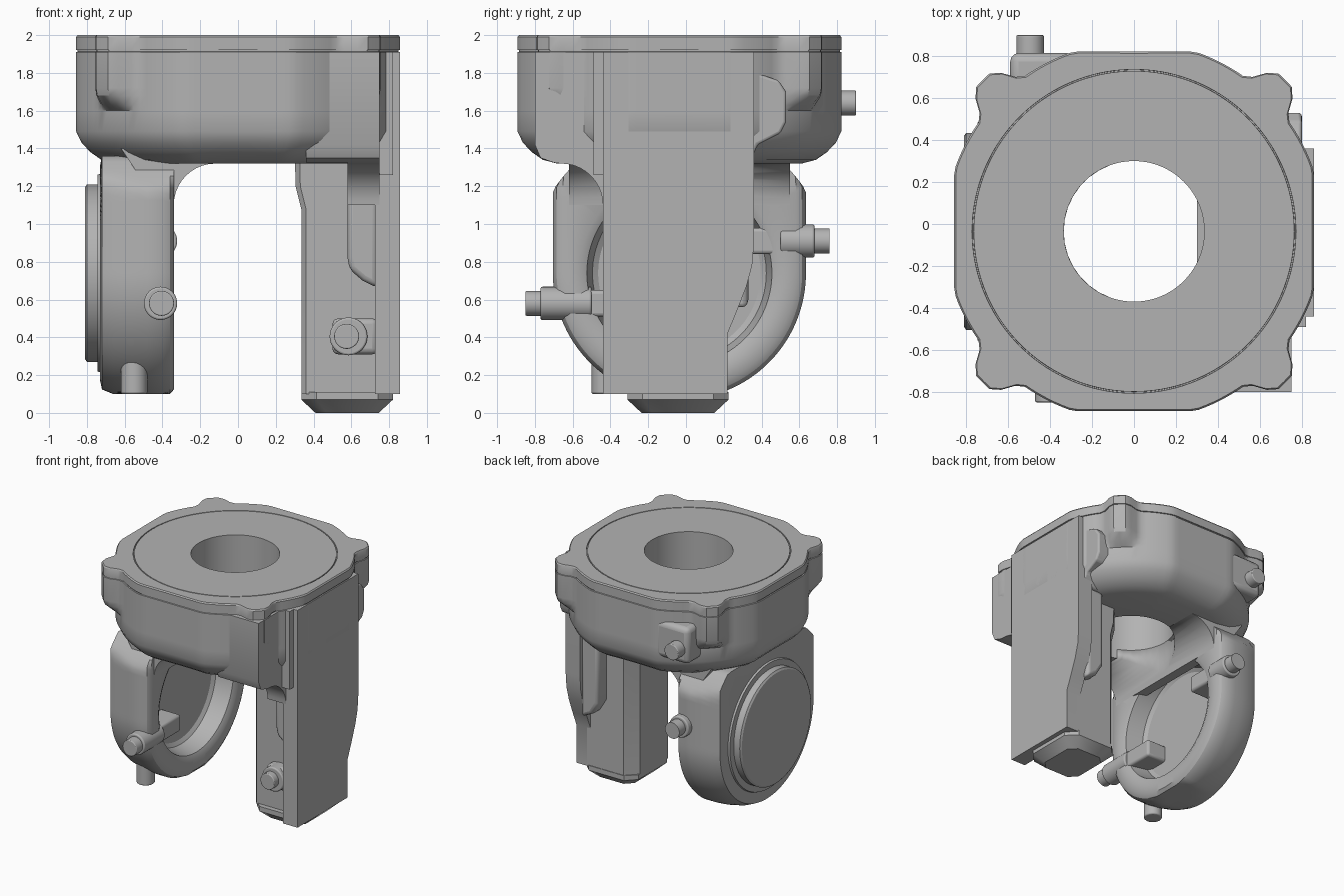
import bpy, bmesh
from math import sin, cos, pi, radians, degrees
from mathutils import Vector

if "Cube" in bpy.data.objects:
    bpy.data.objects.remove(bpy.data.objects["Cube"], do_unlink=True)

grey = bpy.data.materials.new("cast grey")
grey.use_nodes = True
grey.diffuse_color = (0.45, 0.45, 0.45, 1)
grey.node_tree.nodes["Principled BSDF"].inputs["Base Color"].default_value = grey.diffuse_color

CY = -0.035          # y of the main axis
N = 144              # points around lofted parts
ANGLES = [2 * pi * i / N for i in range(N)]


def loft(name, rings, closed=False, bevel=0, segments=3):
    """Skin a list of equal-length point rings, closed on itself or capped."""
    bm = bmesh.new()
    vs = [[bm.verts.new(p) for p in ring] for ring in rings]
    n = len(rings[0])
    pairs = list(zip(vs, vs[1:]))
    if closed:
        pairs.append((vs[-1], vs[0]))
    else:
        bm.faces.new(vs[0])
        bm.faces.new(vs[-1])
    for a, b in pairs:
        for i in range(n):
            j = (i + 1) % n
            bm.faces.new((a[i], a[j], b[j], b[i]))
    bmesh.ops.recalc_face_normals(bm, faces=bm.faces)
    mesh = bpy.data.meshes.new(name)
    bm.to_mesh(mesh)
    bm.free()
    obj = bpy.data.objects.new(name, mesh)
    bpy.context.collection.objects.link(obj)
    mesh.materials.append(grey)
    if bevel:
        mod = obj.modifiers.new("soft edges", 'BEVEL')
        mod.width, mod.segments, mod.limit_method = bevel, segments, 'ANGLE'
        mod.angle_limit = radians(35)
    bpy.ops.object.select_all(action='DESELECT')
    obj.select_set(True)
    bpy.context.view_layer.objects.active = obj
    bpy.ops.object.shade_smooth_by_angle(angle=radians(32))
    return obj


def prism(name, pts, axis, lo, hi, bevel=0):
    """Extrude a 2D outline along an axis."""
    place = {'X': lambda a, b, t: (t, a, b),
             'Y': lambda a, b, t: (a, t, b),
             'Z': lambda a, b, t: (a, b, t)}[axis]
    return loft(name, [[place(a, b, t) for a, b in pts] for t in (lo, hi)], bevel=bevel)


def box(name, x, y, z, bevel=0):
    pts = [(x[0], z[0]), (x[1], z[0]), (x[1], z[1]), (x[0], z[1])]
    return prism(name, pts, 'Y', y[0], y[1], bevel)


def rod(name, u, v, r, axis, lo, hi, bevel=0):
    pts = [(u + r * cos(a), v + r * sin(a)) for a in ANGLES[::4]]
    return prism(name, pts, axis, lo, hi, bevel)


def arc(u, v, r, start, end, steps=10):
    return [(u + r * cos(radians(start + (end - start) * i / steps)),
             v + r * sin(radians(start + (end - start) * i / steps))) for i in range(steps + 1)]


# Housing: a clipped round outline with four screw lugs, bored through
def housing_radius(a, inset, lug):
    r = min(0.905, 0.857 / max(abs(cos(a)), abs(sin(a)))) - inset
    off = abs(degrees(a) % 90 - 45)
    t = max(0, min(1, (9.5 - off) / 7))
    return r + 0.115 * lug * t * t * (3 - 2 * t)


def housing_ring(z, inset=0, lug=1):
    return [(housing_radius(a, inset, lug) * cos(a),
             CY + housing_radius(a, inset, lug) * sin(a), z) for a in ANGLES]


def circle_ring(z, r):
    return [(r * cos(a), CY + r * sin(a), z) for a in ANGLES]


loft("housing", [
    circle_ring(1.32, 0.335),
    housing_ring(1.32, 0.22, 0), housing_ring(1.34, 0.14, 0), housing_ring(1.38, 0.08, 0),
    housing_ring(1.43, 0.03, 0), housing_ring(1.49, 0, 0), housing_ring(1.6, 0, 0),
    housing_ring(1.63, 0, 0.4), housing_ring(1.68, 0, 0.9), housing_ring(1.72),
    housing_ring(1.91), housing_ring(1.912, 0.008), housing_ring(1.92, 0.008),
    housing_ring(1.922), housing_ring(1.99), housing_ring(2.0, 0.008),
    circle_ring(2.0, 0.772), circle_ring(1.99, 0.771),
    circle_ring(1.99, 0.765), circle_ring(2.0, 0.764),
    circle_ring(2.0, 0.335)], closed=True)


# Bearing leg: U-shaped arm with an outer cover disc and an inner recess
LZ = 0.74


def leg_ring(x, scale):
    ring = []
    for a in ANGLES:
        c, s = cos(a), sin(a)
        r = 0.67 * scale
        if s > 0:
            r = min(r / max(abs(c), 0.01), 0.62 / max(s, 0.01), 0.8)
        else:
            r = min(r, 0.64 / max(-s, 0.01))
        ring.append((x, CY + r * c, LZ + r * s))
    return ring


def disc_ring(x, r):
    return [(x, CY + r * cos(a), LZ + r * sin(a)) for a in ANGLES]


loft("bearing_leg", [
    disc_ring(-0.81, 0.455), disc_ring(-0.80, 0.47), disc_ring(-0.745, 0.47),
    disc_ring(-0.745, 0.52), disc_ring(-0.73, 0.525), disc_ring(-0.73, 0.57),
    leg_ring(-0.72, 0.92), leg_ring(-0.66, 0.96), leg_ring(-0.56, 0.99), leg_ring(-0.48, 1),
    leg_ring(-0.40, 1), leg_ring(-0.36, 0.97), leg_ring(-0.34, 0.92),
    disc_ring(-0.34, 0.53), disc_ring(-0.36, 0.49), disc_ring(-0.50, 0.46),
    disc_ring(-0.52, 0.43)])

# Curved web joining the bearing leg to the housing, bored with it
web = prism("leg_web", arc(-0.12, 1.1, 0.22, 180, 90) + [(-0.12, 1.4), (-0.62, 1.4), (-0.5, 1.22),
            (-0.42, 1.1)], 'Y', -0.62, 0.55)
cutter = rod("bore_cutter", 0, CY, 0.335, 'Z', 0.9, 1.6)
cutter.hide_render = True
mod = web.modifiers.new("bore", 'BOOLEAN')
mod.operation, mod.object, mod.solver = 'DIFFERENCE', cutter, 'EXACT'
bpy.ops.object.select_all(action='DESELECT')
web.select_set(True)
bpy.context.view_layer.objects.active = web
bpy.ops.object.modifier_apply(modifier=mod.name)
bpy.data.objects.remove(cutter, do_unlink=True)

# Ribs, bosses and pins across the bearing leg
for label, z, sign, rib_in, boss, tip in (("front", 0.58, -1, 0.25, 0.77, 0.85),
                                          ("back", 0.91, 1, 0.25, 0.68, 0.76)):
    lo, hi = sorted((sign * rib_in, sign * (boss - 0.12)))
    box(label + "_rib", (-0.54, -0.35), (lo, hi), (z - 0.07, z + 0.07), 0.02)
    lo, hi = sorted((sign * 0.5, sign * boss))
    rod(label + "_pin_boss", -0.41, z, 0.088, 'Y', lo, hi, 0.01)
    rod(label + "_pin", -0.405, z, 0.066, 'Y', lo if sign < 0 else hi - 0.02,
        hi if sign < 0 else tip)
    if sign < 0:
        rod(label + "_pin_end", -0.405, z, 0.066, 'Y', -tip, -boss + 0.02, 0.006)
rod("drain_boss", -0.55, -0.43, 0.07, 'Z', 0.1, 0.35, 0.01)

# Upper rear pin on its pad
box("upper_pin_pad", (-0.59, -0.28), (0.6, 0.815), (1.52, 1.82), 0.04)
rod("upper_pin", -0.495, 1.64, 0.066, 'Y', 0.75, 0.9, 0.006)

# Drive leg: column with chamfered rear corner, wider at the top
column = [(0.335, -0.24), (0.36, -0.27), (0.76, -0.27), (0.76, 0.22), (0.42, 0.22), (0.335, 0.13)]
loft("drive_leg", [[(x - (flare if x < 0.5 else 0), y, z) for x, y in column]
                   for z, flare in ((0.1, 0), (1.08, 0), (1.2, 0.03), (1.4, 0.035))])
prism("side_plate", [(-0.44, 0.1), (0.22, 0.1), (0.22, 0.42), (0.27, 0.54), (0.32, 0.67),
                     (0.35, 0.78), (0.36, 0.9), (0.36, 1.91), (-0.44, 1.91)],
      'X', 0.725, 0.857)
prism("front_pad", [(0.74, 0.66), (0.66, 0.7), (0.59, 0.76), (0.58, 0.82), (0.58, 1.34),
                    (0.74, 1.34)], 'Y', -0.34, -0.2, 0.03)
prism("rear_pad", [(0.74, 0.55), (0.64, 0.6), (0.58, 0.7), (0.58, 1.34), (0.74, 1.34)],
      'Y', 0.15, 0.33, 0.03)
box("drive_pin_bracket", (0.5, 0.74), (-0.35, -0.2), (0.31, 0.5), 0.03)
rod("drive_pin_boss", 0.585, 0.405, 0.1, 'Y', -0.38, -0.2, 0.01)
rod("drive_pin", 0.575, 0.405, 0.066, 'Y', -0.435, -0.3, 0.006)


# Foot: tapered eight-sided cap below the drive leg
def foot_ring(z, inset, cut):
    x0, x1, y0, y1 = 0.335 + inset, 0.82 - inset, -0.31 + inset, 0.225 - inset
    return [(x0 + cut, y0, z), (x1 - cut, y0, z), (x1, y0 + cut, z), (x1, y1 - cut, z),
            (x1 - cut, y1, z), (x0 + cut, y1, z), (x0, y1 - cut, z), (x0, y0 + cut, z)]


loft("foot", [foot_ring(0.11, 0, 0.08), foot_ring(0.07, 0, 0.08), foot_ring(0, 0.075, 0.06)])

# Square pocket housing at the front corner, flaring down into the drive leg
prism("corner_box", [(-0.8, 1.91), (-0.8, 1.42), (-0.77, 1.35), (-0.70, 1.325)]
      + arc(-0.66, 1.1, 0.22, 90, 0) + [(-0.25, 1.1), (-0.25, 1.91)], 'X', 0.58, 0.75)
prism("corner_box_front", [(-0.8, 1.91), (-0.8, 1.42), (-0.77, 1.35), (-0.70, 1.325),
                           (-0.4, 1.325), (-0.4, 1.91)], 'X', 0.36, 0.75)
box("corner_strip", (0.7, 0.82), (-0.49, -0.4), (1.26, 1.91))

# Rear wing beside the side plate
prism("rear_wing", [(0.2, 1.33), (0.34, 1.33), (0.38, 1.42), (0.5, 1.48), (0.53, 1.54),
                    (0.53, 1.7), (0.49, 1.76), (0.4, 1.79), (0.34, 1.85), (0.2, 1.85)],
      'X', 0.6, 0.8, 0.015)
